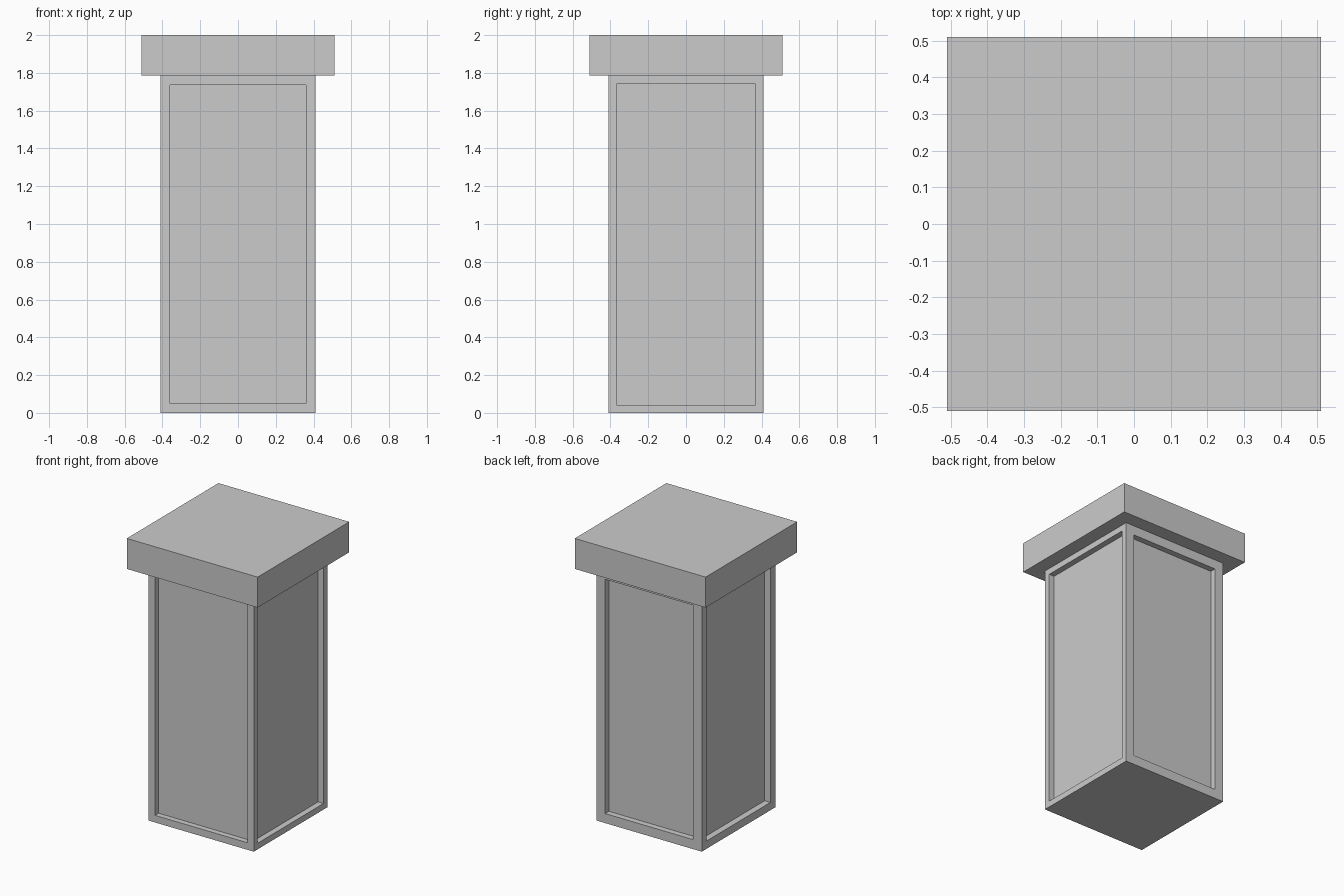
import bpy, bmesh
from mathutils import Vector

if "Cube" in bpy.data.objects:
    bpy.data.objects.remove(bpy.data.objects["Cube"])


def box(name, half, z0, z1, panels=()):
    """Square block; each panel (normal, inset, depth) sinks a framed recess."""
    bm = bmesh.new()
    bmesh.ops.create_cube(bm, size=1)
    for v in bm.verts:
        v.co = (v.co.x * 2 * half, v.co.y * 2 * half, z0 + (v.co.z + 0.5) * (z1 - z0))
    bm.normal_update()
    for direction, inset, depth in panels:
        normal = Vector(direction)
        face = max(bm.faces, key=lambda f: (f.normal.dot(normal), f.calc_area()))
        # Frame around the panel
        bmesh.ops.inset_region(bm, faces=[face], thickness=inset, use_even_offset=True)
        # Straight-sided recess
        inner = bmesh.ops.extrude_discrete_faces(bm, faces=[face])["faces"][0]
        bmesh.ops.translate(bm, verts=inner.verts, vec=-normal * depth)
        bm.normal_update()
    mesh = bpy.data.meshes.new(name)
    bm.to_mesh(mesh)
    bm.free()
    obj = bpy.data.objects.new(name, mesh)
    bpy.context.collection.objects.link(obj)
    return obj


# Pillar shaft with a recessed panel on each side
box("pillar_shaft", 0.41, 0.0, 1.785, [
    ((0, -1, 0), 0.05, 0.04),
    ((1, 0, 0), 0.043, 0.042),
    ((0, 1, 0), 0.067, 0.042),
    ((-1, 0, 0), 0.055, 0.045),
])

# Overhanging cap slab
box("pillar_cap", 0.51, 1.785, 2.0)
